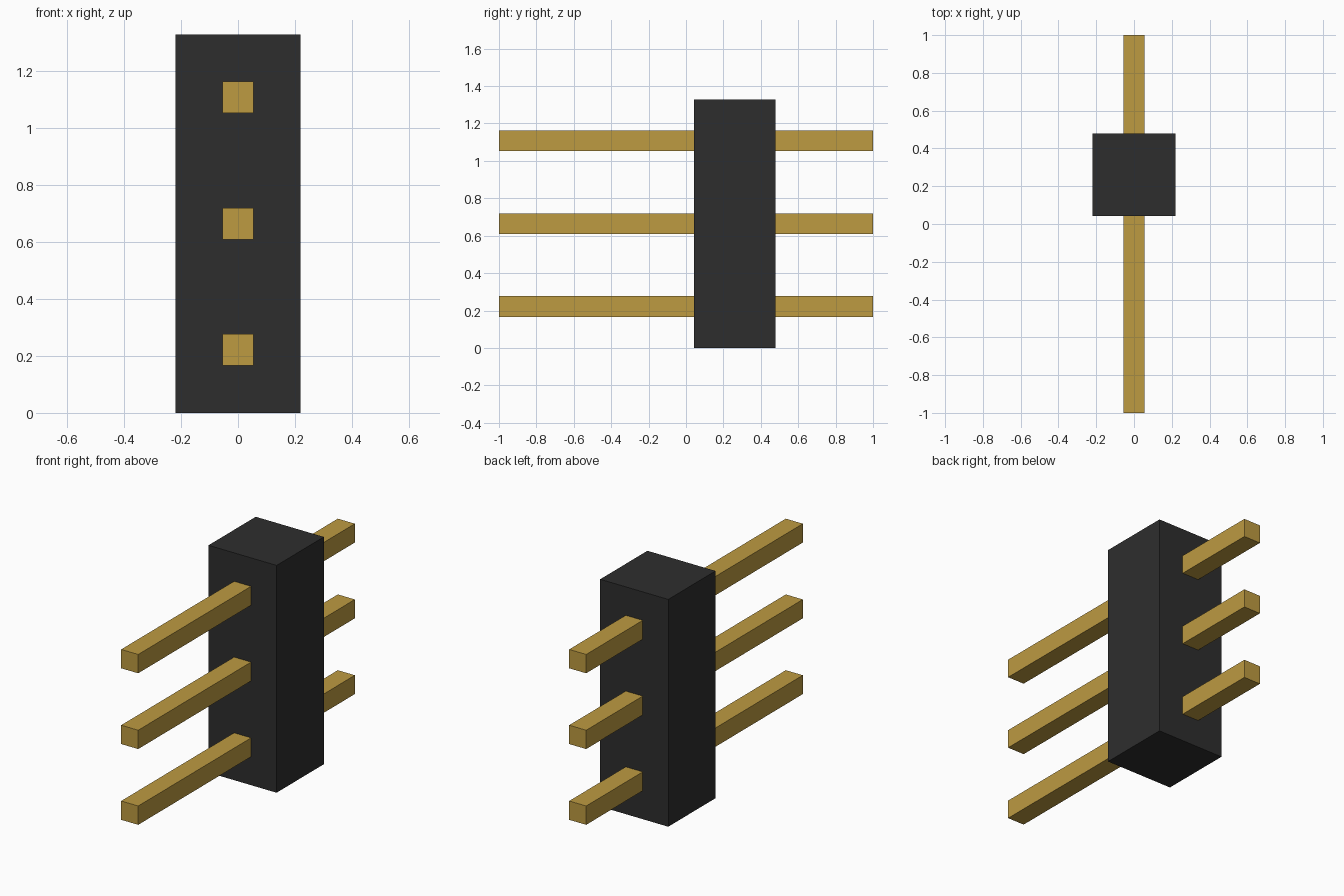
import bpy
import bmesh
from mathutils import Vector

cube = bpy.data.objects.get("Cube")
if cube:
    bpy.data.objects.remove(cube, do_unlink=True)


def make_material(name, rgb):
    mat = bpy.data.materials.new(name)
    mat.use_nodes = True
    color = (*rgb, 1.0)
    mat.diffuse_color = color
    mat.node_tree.nodes["Principled BSDF"].inputs["Base Color"].default_value = color
    return mat


def make_box(name, low, high, mat):
    low, high = Vector(low), Vector(high)
    bm = bmesh.new()
    bmesh.ops.create_cube(bm, size=1.0)
    bmesh.ops.scale(bm, vec=high - low, verts=bm.verts)
    mesh = bpy.data.meshes.new(name)
    bm.to_mesh(mesh)
    bm.free()
    mesh.materials.append(mat)
    obj = bpy.data.objects.new(name, mesh)
    obj.location = (low + high) / 2
    bpy.context.collection.objects.link(obj)
    return obj


black_plastic = make_material("black plastic", (0.027, 0.027, 0.027))
gold_metal = make_material("gold metal", (0.51, 0.325, 0.053))

# Upright plastic housing
HALF_WIDTH = 0.22
HEIGHT = 1.328
make_box("housing", (-HALF_WIDTH, 0.042, 0), (HALF_WIDTH, 0.478, HEIGHT), black_plastic)

# Three square pins, one through the middle of each third of the housing
PIN_COUNT = 3
PIN_HALF = 0.055
pitch = HEIGHT / PIN_COUNT
for i in range(PIN_COUNT):
    z = pitch * (i + 0.5)
    make_box(f"pin_{i + 1}", (-PIN_HALF, -1, z - PIN_HALF),
             (PIN_HALF, 1, z + PIN_HALF), gold_metal)
